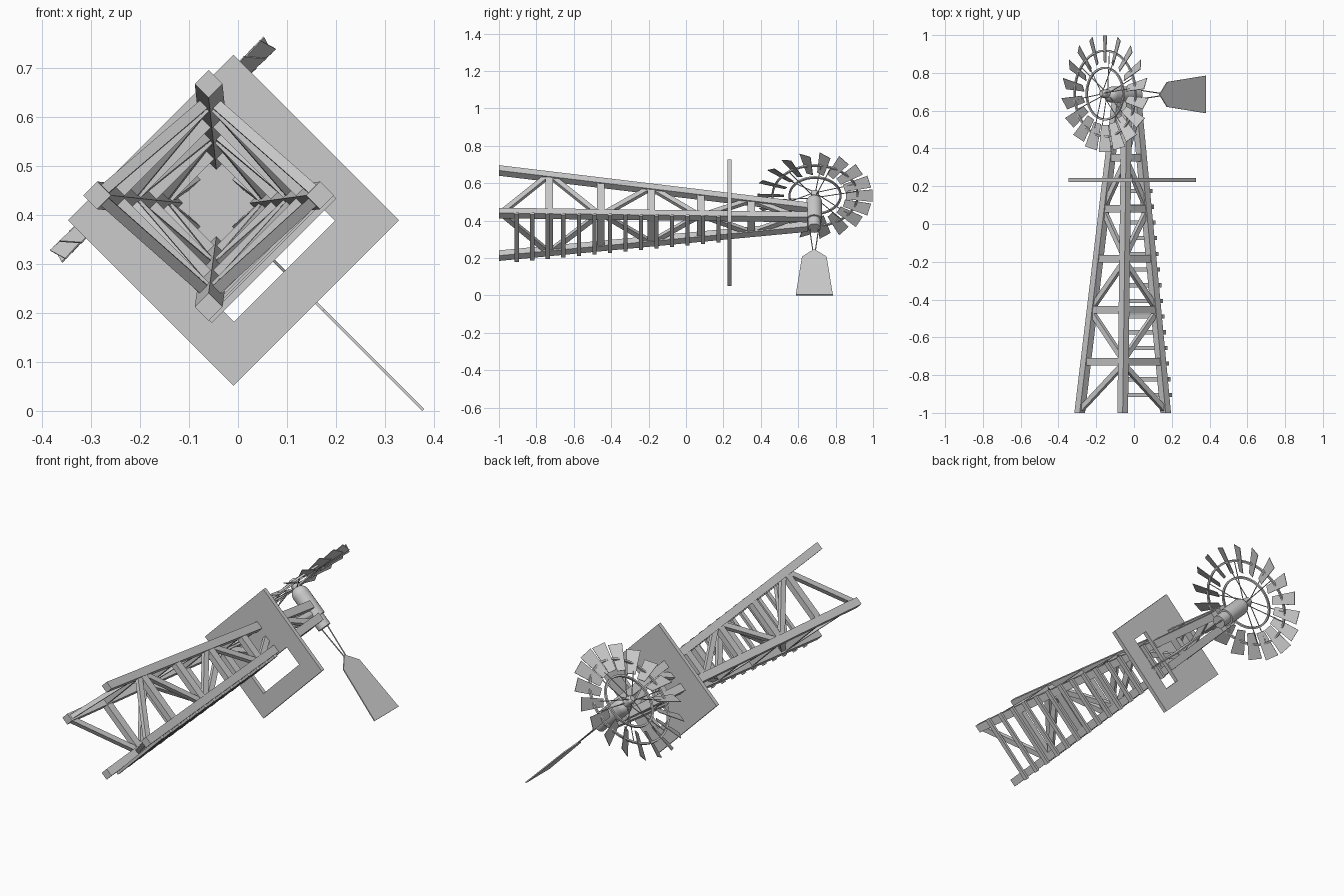
import bpy, bmesh, math
from mathutils import Vector, Matrix

if "Cube" in bpy.data.objects:
    bpy.data.objects.remove(bpy.data.objects["Cube"])

# Tower frame: local x = right-up, local y = right-down (ladder side), local z = tower axis (world y)
S = math.sqrt(0.5)
M = Matrix(((S, S, 0, -0.06), (0, 0, 1, 0), (S, -S, 0, 0.44), (0, 0, 0, 1)))


def finish(name, bm, smooth=False):
    bmesh.ops.transform(bm, matrix=M, verts=bm.verts)
    bmesh.ops.recalc_face_normals(bm, faces=bm.faces)
    me = bpy.data.meshes.new(name)
    bm.to_mesh(me)
    bm.free()
    ob = bpy.data.objects.new(name, me)
    bpy.context.collection.objects.link(ob)
    if smooth:
        bpy.ops.object.select_all(action='DESELECT')
        ob.select_set(True)
        bpy.context.view_layer.objects.active = ob
        bpy.ops.object.shade_smooth_by_angle()
    return ob


def prism(bm, ring_a, ring_b):
    a = [bm.verts.new(p) for p in ring_a]
    b = [bm.verts.new(p) for p in ring_b]
    n = len(a)
    bm.faces.new(a)
    bm.faces.new(b[::-1])
    for i in range(n):
        bm.faces.new((a[i], a[(i + 1) % n], b[(i + 1) % n], b[i]))


def bar(bm, p, q, width, thick, normal):
    p, q, n = Vector(p), Vector(q), Vector(normal).normalized()
    s = (q - p).cross(n).normalized() * width / 2
    n = n * thick / 2
    off = (s + n, s - n, -s - n, -s + n)
    prism(bm, [p + o for o in off], [q + o for o in off])


def rod(bm, p, q, r, sides=6):
    p, q = Vector(p), Vector(q)
    d = (q - p).normalized()
    a = d.orthogonal().normalized()
    b = d.cross(a)
    off = [r * (a * math.cos(t) + b * math.sin(t)) for t in
           (2 * math.pi * i / sides for i in range(sides))]
    prism(bm, [p + o for o in off], [q + o for o in off])


def lathe(name, profile, height, sides=24):
    # profile of (y, radius) spun around the head axis (local y)
    bm = bmesh.new()
    vs = [bm.verts.new((r, y, height)) for y, r in profile]
    es = [bm.edges.new(e) for e in zip(vs, vs[1:])]
    bmesh.ops.spin(bm, geom=vs + es, cent=(0, 0, height), axis=(0, 1, 0),
                   angle=2 * math.pi, steps=sides)
    bmesh.ops.remove_doubles(bm, verts=bm.verts, dist=1e-5)
    return finish(name, bm, True)


Z0, Z1 = -1.0, 0.65
CORNERS = {'top': (1, -1), 'left': (-1, -1), 'bottom': (-1, 1), 'right': (1, 1)}


def leg_at(key, z):
    t = (z - Z0) / (Z1 - Z0)
    half = 0.161 + (0.036 - 0.161) * t
    sx, sy = CORNERS[key]
    return Vector((sx * half, 0.03 * t + sy * half, z))


# tower legs
W = 0.02
for key in CORNERS:
    bm = bmesh.new()
    off = [Vector(o) for o in ((W, W, 0), (-W, W, 0), (-W, -W, 0), (W, -W, 0))]
    prism(bm, [leg_at(key, Z0) + o for o in off], [leg_at(key, Z1) + o for o in off])
    finish(key + '_leg', bm)

# horizontal girts and zigzag braces on every face
LEVELS = [-1.0, -0.73, -0.455, -0.185, 0.08, 0.35, 0.6]
FACES = [('top', 'left', (0, -1, 0)), ('top', 'right', (1, 0, 0)),
         ('bottom', 'left', (-1, 0, 0)), ('bottom', 'right', (0, 1, 0))]
girts, braces = bmesh.new(), bmesh.new()
for apex, foot, n in FACES:
    for i, z in enumerate(LEVELS):
        if 0 < i < 6:
            bar(girts, leg_at(apex, z), leg_at(foot, z), 0.04, 0.03, n)
        if i < 6:
            z2 = LEVELS[i + 1]
            a, b = (foot, apex) if i % 2 == 0 else (apex, foot)
            bar(braces, leg_at(a, z + 0.012), leg_at(b, z2 - 0.012), 0.028, 0.022, n)
finish('tower_girts', girts)
finish('tower_braces', braces)

# ladder rungs nailed across the outside of two legs
bm = bmesh.new()
for i in range(14):
    z = -0.905 + 0.083 * i
    p, q = leg_at('bottom', z), leg_at('right', z)
    o = Vector((0.026, 0, 0))
    lift = Vector((0, 0.026, 0))
    bar(bm, p - o + lift, q + o + lift, 0.022, 0.014, (0, 1, 0))
finish('ladder_rungs', bm)

# platform deck: four slabs around the ladder hatch
bm = bmesh.new()
PX, PY0, PY1, HX, HY0, HY1 = 0.239, -0.167, 0.311, 0.146, 0.117, 0.219
for x0, x1, y0, y1 in ((-PX, PX, PY0, HY0), (-PX, PX, HY1, PY1),
                       (-PX, -HX, HY0, HY1), (HX, PX, HY0, HY1)):
    ring = [(x0, y0), (x1, y0), (x1, y1), (x0, y1)]
    prism(bm, [(x, y, 0.222) for x, y in ring], [(x, y, 0.243) for x, y in ring])
finish('platform', bm)

# gear head with domed front and narrower rear collar
HZ = 0.685
dome = [(-0.078 - 0.043 * math.cos(a), 0.043 * math.sin(a))
        for a in (math.pi / 2 * i / 6 for i in range(7))]
lathe('gear_head', dome + [(0.055, 0.043), (0.055, 0.034), (0.115, 0.034), (0.115, 0)], HZ)

# mast between tower and head
bm = bmesh.new()
rod(bm, (0, 0.026, 0.5), (0, 0.028, 0.68), 0.022, 12)
finish('mast', bm, True)

# wheel hub
WY, WZ, R = -0.132, 0.69, 0.308
lathe('wheel_hub', [(-0.162, 0), (-0.162, 0.014), (-0.15, 0.022), (-0.11, 0.022), (-0.11, 0)], WZ, 16)


def polar(r, a, y=0.0):
    return Vector((r * math.sin(a), WY + y, WZ + r * math.cos(a)))


# wheel rings with rectangular section
for name, r in (('inner_ring', 0.137), ('outer_ring', 0.228)):
    bm = bmesh.new()
    vs = [bm.verts.new((r + dr, WY + dy, WZ)) for dr, dy in
          ((-.005, -.005), (.005, -.005), (.005, .005), (-.005, .005))]
    es = [bm.edges.new((vs[i], vs[(i + 1) % 4])) for i in range(4)]
    bmesh.ops.spin(bm, geom=vs + es, cent=(0, WY, WZ), axis=(0, 1, 0),
                   angle=2 * math.pi, steps=36)
    bmesh.ops.remove_doubles(bm, verts=bm.verts, dist=1e-5)
    finish(name, bm)

# pitched blades: trapezoids set at 30 degrees
bm = bmesh.new()
PITCH = math.radians(30)
for i in range(18):
    a = 2 * math.pi * i / 18
    tangent = Vector((math.cos(a), 0, -math.sin(a)))
    chord = tangent * math.cos(PITCH) + Vector((0, -1, 0)) * math.sin(PITCH)
    n = chord.cross(polar(1, a) - polar(0, a)).normalized() * 0.0015
    ring = [polar(0.165, a) - chord * 0.02, polar(0.165, a) + chord * 0.02,
            polar(R, a) + chord * 0.034, polar(R, a) - chord * 0.034]
    prism(bm, [p + n for p in ring], [p - n for p in ring])
finish('wheel_blades', bm)

# spokes fanning from both ends of the hub
bm = bmesh.new()
for i in range(6):
    a = 2 * math.pi * (i + 0.25) / 6
    for y, da in ((-0.022, 0.12), (0.016, -0.12)):
        rod(bm, polar(0.012, a, y), polar(0.228, a + da), 0.0025, 5)
finish('wheel_spokes', bm)

# tail vane and its two struts
bm = bmesh.new()
ring = [(0.275, HZ), (0.332, 0.752), (0.62, 0.785), (0.62, 0.587), (0.332, 0.62)]
prism(bm, [(-0.003, y, z) for y, z in ring], [(0.003, y, z) for y, z in ring])
finish('tail_vane', bm)
bm = bmesh.new()
for s in (-1, 1):
    rod(bm, (0, 0.10, HZ + s * 0.026), (0, 0.31, HZ + s * 0.004), 0.003)
finish('tail_struts', bm)
